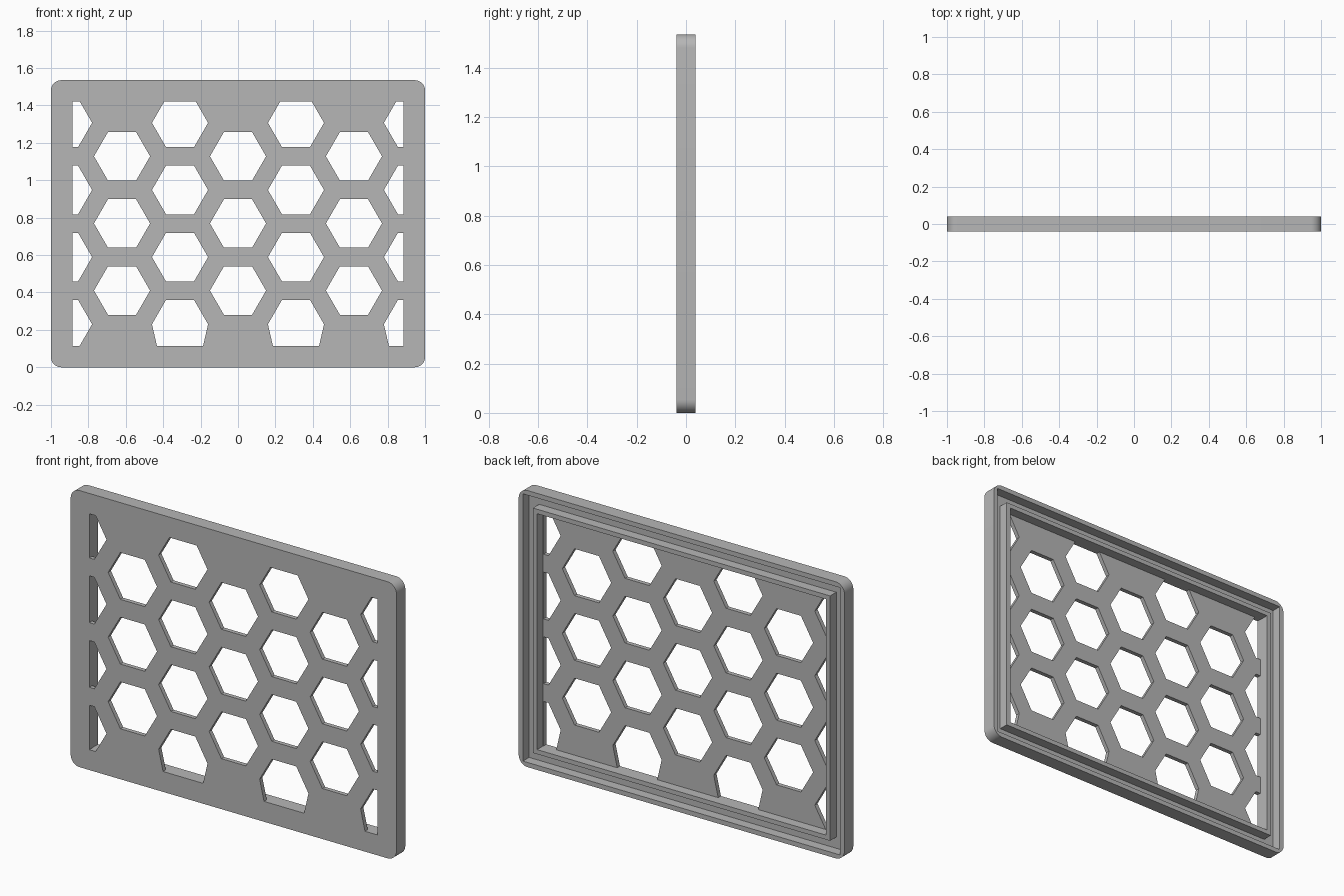
import bpy
import bmesh
from math import sin, cos, pi, radians

cube = bpy.data.objects.get("Cube")
if cube:
    bpy.data.objects.remove(cube, do_unlink=True)

HEIGHT, FRONT, FLOOR, BACK = 1.535, -0.039, -0.015, 0.039
OPEN_MARGIN, HEX_R = 0.113, 0.15
COLUMN, ROW = 0.31, 0.359

grey = bpy.data.materials.new("plain_grey")
grey.use_nodes = True
colour = (0.47, 0.47, 0.47, 1)
grey.diffuse_color = colour
grey.node_tree.nodes["Principled BSDF"].inputs["Base Color"].default_value = colour


def rectangle(inset):
    x, low, high = 1 - inset, inset, HEIGHT - inset
    return [(-x, low), (x, low), (x, high), (-x, high)]


def rounded_outline(radius=0.055, steps=8):
    points = []
    for i, (x, z) in enumerate(rectangle(radius)):
        for s in range(steps + 1):
            a = pi + (i + s / steps) * pi / 2
            points.append((x + radius * cos(a), z + radius * sin(a)))
    return points


def hexagon(cx, cz, stretch=0):
    points = []
    for i in range(6):
        x, z = cx + HEX_R * cos(i * pi / 3), cz + HEX_R * sin(i * pi / 3)
        points.append((x, z - stretch if i > 3 else z))
    return points


def clip(points, axis, limit, sign):
    """Keep the part of a polygon on one side of an axis-aligned line."""
    result = []
    for p, q in zip(points, points[1:] + points[:1]):
        dp, dq = sign * (limit - p[axis]), sign * (limit - q[axis])
        if dp >= 0:
            result.append(p)
        if dp * dq < 0:
            t = dp / (dp - dq)
            result.append((p[0] + t * (q[0] - p[0]), p[1] + t * (q[1] - p[1])))
    return result


def clip_to_opening(points):
    x = 1 - OPEN_MARGIN - 0.002
    for axis, limit, sign in ((0, x, 1), (0, -x, -1),
                              (1, HEIGHT - OPEN_MARGIN, 1), (1, OPEN_MARGIN, -1)):
        points = clip(points, axis, limit, sign)
    return points


def extruded(name, loops, y0, y1):
    """Fill the first loop, leave the others as holes, extrude from y0 to y1."""
    curve = bpy.data.curves.new(name, "CURVE")
    curve.dimensions = "2D"
    curve.fill_mode = "BOTH"
    curve.extrude = (y1 - y0) / 2
    for loop in loops:
        spline = curve.splines.new("POLY")
        spline.points.add(len(loop) - 1)
        for point, (x, z) in zip(spline.points, loop):
            point.co = (x, z, 0, 1)
        spline.use_cyclic_u = True
    obj = bpy.data.objects.new(name, curve)
    bpy.context.collection.objects.link(obj)
    obj.location.y = (y0 + y1) / 2
    obj.rotation_euler.x = radians(90)
    bpy.ops.object.select_all(action="DESELECT")
    obj.select_set(True)
    bpy.context.view_layer.objects.active = obj
    bpy.ops.object.convert(target="MESH")
    obj = bpy.context.object
    bm = bmesh.new()
    bm.from_mesh(obj.data)
    bmesh.ops.remove_doubles(bm, verts=bm.verts, dist=0.0001)
    bmesh.ops.recalc_face_normals(bm, faces=bm.faces)
    bm.to_mesh(obj.data)
    bm.free()
    obj.data.materials.clear()
    obj.data.materials.append(grey)
    bpy.ops.object.shade_smooth_by_angle(angle=radians(30))
    return obj


# Honeycomb openings: staggered columns, bottom ones drawn down to the frame
holes = []
for col in range(-3, 4):
    odd = col % 2
    for row in range(4 if odd else 3):
        pass_z = (0.23 if odd else 0.41) + row * ROW
        stretch = 0.195 if odd and row == 0 and col > -3 else 0
        holes.append(clip_to_opening(hexagon(col * COLUMN, pass_z, stretch)))

# The even columns sit half a row above the odd ones, including the middle
holes = [h for h in holes if len(h) > 2]

# Front grille, then the two raised rims with a groove between them
extruded("front_grille", [rounded_outline()] + holes, FRONT, FLOOR)
extruded("outer_rim", [rounded_outline(), rectangle(0.026)], FLOOR, BACK)
extruded("inner_rim", [rectangle(0.088), rectangle(OPEN_MARGIN)], FLOOR, BACK)
